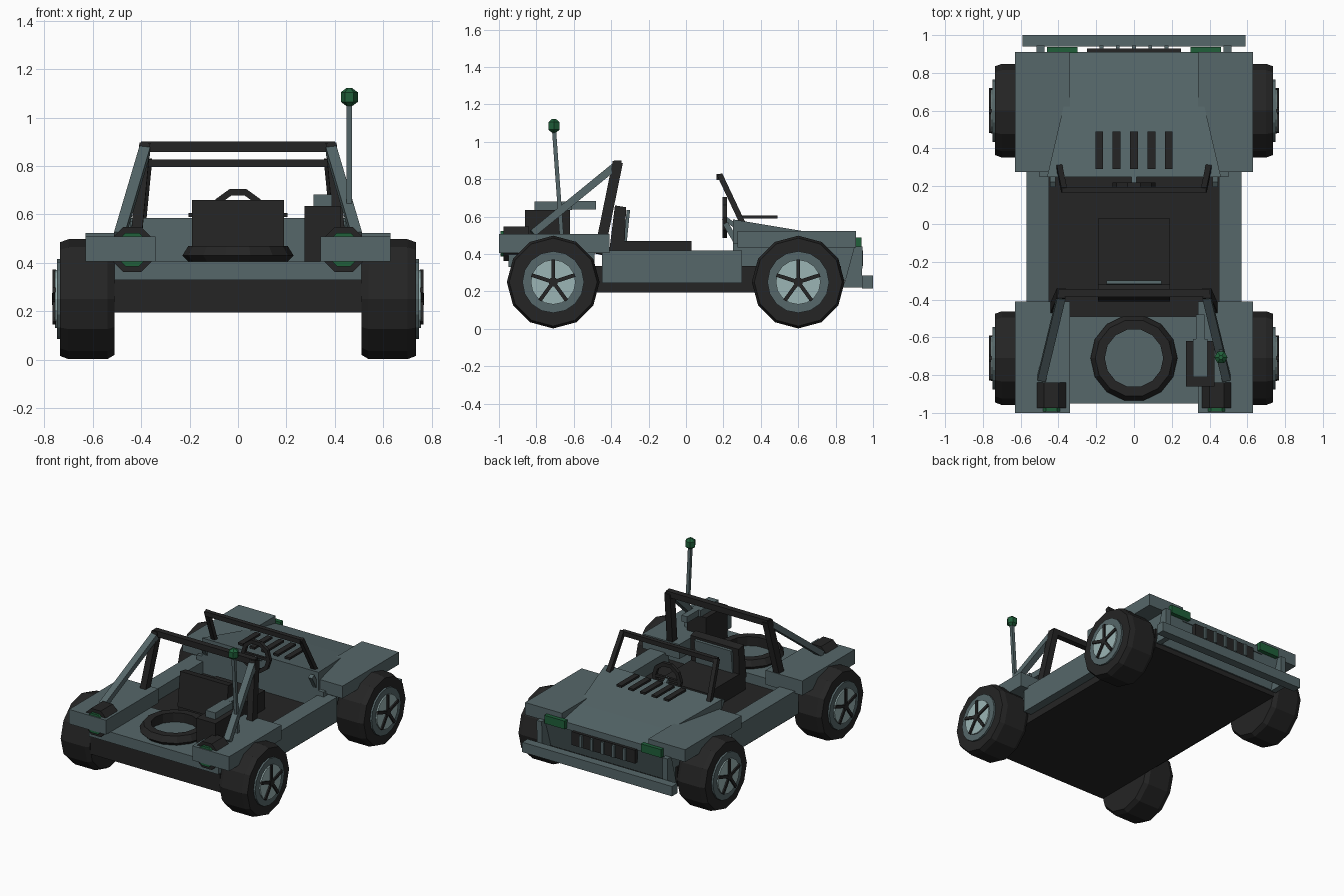
import bpy, bmesh, math
from mathutils import Vector, Matrix

if "Cube" in bpy.data.objects:
    bpy.data.objects.remove(bpy.data.objects["Cube"])


def material(name, rgb):
    m = bpy.data.materials.new(name)
    m.diffuse_color = (*rgb, 1)
    m.use_nodes = True
    m.node_tree.nodes["Principled BSDF"].inputs["Base Color"].default_value = m.diffuse_color
    return m


GREY = material("slate_grey", (0.092, 0.135, 0.142))
BLACK = material("soft_black", (0.018, 0.018, 0.018))
SILVER = material("pale_silver", (0.33, 0.46, 0.46))
GREEN = material("dark_green", (0.014, 0.115, 0.042))


def finish(name, bm, mat):
    bmesh.ops.recalc_face_normals(bm, faces=bm.faces)
    me = bpy.data.meshes.new(name)
    bm.to_mesh(me)
    bm.free()
    me.materials.append(mat)
    ob = bpy.data.objects.new(name, me)
    bpy.context.collection.objects.link(ob)
    return ob


def box(name, x, y, z, mat):
    bm = bmesh.new()
    size = Vector((x[1] - x[0], y[1] - y[0], z[1] - z[0]))
    mid = Vector((x[0] + x[1], y[0] + y[1], z[0] + z[1])) / 2
    bmesh.ops.create_cube(bm, size=1, matrix=Matrix.Translation(mid) @ Matrix.Diagonal((*size, 1)))
    return finish(name, bm, mat)


def bar(name, a, b, w, mat, d=None):
    """Square bar from a to b, w wide across x and d deep."""
    a, b = Vector(a), Vector(b)
    axis = (b - a).normalized()
    side = Vector((1, 0, 0)) if abs(axis.x) < 0.9 else Vector((0, 1, 0))
    v = axis.cross(side).normalized()
    u = v.cross(axis)
    d = d or w
    bm = bmesh.new()
    ends = [[bm.verts.new(p + u * i * w / 2 + v * j * d / 2)
             for i, j in ((-1, -1), (1, -1), (1, 1), (-1, 1))] for p in (a, b)]
    bm.faces.new(ends[0])
    bm.faces.new(ends[1])
    for i in range(4):
        k = (i + 1) % 4
        bm.faces.new((ends[0][i], ends[0][k], ends[1][k], ends[1][i]))
    return finish(name, bm, mat)


def extrude_side(name, profile, x, mat):
    """Extrude a (y, z) profile between two x values."""
    bm = bmesh.new()
    a, b = [[bm.verts.new((px, y, z)) for y, z in profile] for px in x]
    bm.faces.new(a)
    bm.faces.new(b)
    for i in range(len(a)):
        k = (i + 1) % len(a)
        bm.faces.new((a[i], a[k], b[k], b[i]))
    return finish(name, bm, mat)


def lathe(name, profile, n, centre, axis, mat, closed=False, turn=0):
    """Spin a (radius, height) profile around an axis; closed makes a ring."""
    bm = bmesh.new()
    rot = Vector((0, 0, 1)).rotation_difference(Vector(axis)).to_matrix()
    rings = []
    for r, h in profile:
        rings.append([bm.verts.new(Vector(centre) + rot @ Vector(
            (r * math.cos(t), r * math.sin(t), h)))
            for t in [turn + 2 * math.pi * i / n for i in range(n)]])
    pairs = list(zip(rings, rings[1:]))
    if closed:
        pairs.append((rings[-1], rings[0]))
    else:
        bm.faces.new(rings[0])
        bm.faces.new(rings[-1])
    for p, q in pairs:
        for i in range(n):
            k = (i + 1) % n
            bm.faces.new((p[i], p[k], q[k], q[i]))
    return finish(name, bm, mat)


# Chassis, tub and deck
box("chassis", (-0.51, 0.51), (-0.93, 0.83), (0.195, 0.335), BLACK)
box("rear_deck", (-0.51, 0.51), (-0.95, -0.49), (0.33, 0.405), GREY)
extrude_side("nose", [(0.25, 0.23), (0.84, 0.23), (0.91, 0.44), (0.91, 0.455), (0.25, 0.455)],
             (-0.5, 0.5), GREY)

# Tapered hood sloping down to the front
bm = bmesh.new()
sections = [(0.25, 0.46, 0.585), (0.70, 0.355, 0.51), (0.91, 0.34, 0.47)]
loops = [[bm.verts.new(p) for p in ((-w, y, 0.42), (w, y, 0.42), (w, y, z), (-w, y, z))]
         for y, w, z in sections]
for p, q in zip(loops, loops[1:]):
    for i in range(4):
        k = (i + 1) % 4
        bm.faces.new((p[i], p[k], q[k], q[i]))
bm.faces.new(loops[0])
bm.faces.new(loops[-1])
finish("hood", bm, GREY)

# Hood vents
for i in range(-2, 3):
    box("hood_vent", (i * 0.0925 - 0.02, i * 0.0925 + 0.02), (0.29, 0.49), (0.59, 0.605), BLACK)

# Grille, slats and bumper
box("grille", (-0.25, 0.25), (0.90, 0.93), (0.33, 0.425), BLACK)
for i in range(-2, 3):
    box("grille_slat", (i * 0.086 - 0.01, i * 0.086 + 0.01), (0.92, 0.945), (0.335, 0.42), GREY)
box("bumper", (-0.59, 0.59), (0.94, 1.0), (0.215, 0.285), GREY)

# Seat
box("seat_cushion", (-0.19, 0.19), (-0.40, 0.03), (0.335, 0.47), BLACK)
extrude_side("seat_back", [(-0.41, 0.42), (-0.33, 0.42), (-0.32, 0.65), (-0.38, 0.66)],
             (-0.19, 0.19), BLACK)
bar("seat_pad", (0, -0.325, 0.47), (0, -0.308, 0.635), 0.29, GREY, 0.018)

# Steering wheel and column
ring = [(0.115, -0.012), (0.115, 0.012), (0.088, 0.012), (0.088, -0.012)]
lathe("steering_wheel", ring, 10, (0, 0.208, 0.595), (0, 1, 0), BLACK, True)
bar("steering_spoke", (-0.1, 0.208, 0.595), (0.1, 0.208, 0.595), 0.018, BLACK)
bar("steering_column", (0, 0.20, 0.595), (0, 0.28, 0.54), 0.025, GREY)

# Spare tyre lying on the deck
lathe("spare_tyre", [(0.155, 0.405), (0.205, 0.405), (0.23, 0.43), (0.205, 0.47), (0.155, 0.47)],
      14, (0, -0.71, 0), (0, 0, 1), BLACK, True)

# Fuel can and its grey top piece
box("side_can", (0.275, 0.425), (-0.86, -0.62), (0.40, 0.635), BLACK)
box("can_top", (0.312, 0.388), (-0.81, -0.61), (0.635, 0.682), GREY)
bar("can_pipe", (0.35, -0.61, 0.66), (0.35, -0.48, 0.66), 0.045, GREY)

# Antenna with a faceted tip
bar("antenna", (0.46, -0.665, 0.50), (0.46, -0.706, 1.07), 0.022, GREY)
lathe("antenna_tip", [(0.012, -0.037), (0.035, -0.02), (0.035, 0.02), (0.012, 0.037)],
      6, (0.46, -0.706, 1.085), (0, 0, 1), GREEN)

# Roll bar and windshield cross members
bar("roll_bar_top", (-0.40, -0.365, 0.88), (0.40, -0.365, 0.88), 0.042, BLACK)
bar("windshield_top", (-0.375, 0.18, 0.812), (0.375, 0.18, 0.812), 0.032, BLACK)

for s in (-1, 1):
    def span(a, b):
        return tuple(sorted((s * a, s * b)))

    # Body sides and fenders
    box("side_sill", span(0.45, 0.57), (-0.45, 0.30), (0.245, 0.42), GREY)
    box("rear_fender", span(0.34, 0.63), (-1.0, -0.41), (0.405, 0.508), GREY)
    extrude_side("front_fender", [(0.275, 0.435), (0.91, 0.435), (0.91, 0.523), (0.275, 0.523)],
                 span(0.34, 0.63), GREY)
    bar("dash_brace", (s * 0.43, 0.29, 0.43), (s * 0.43, 0.21, 0.565), 0.03, GREY)

    # Roll bar posts, rear struts and windshield posts
    bar("roll_bar_post", (s * 0.43, -0.465, 0.40), (s * 0.385, -0.365, 0.89), 0.045, BLACK, 0.055)
    bar("roll_bar_strut", (s * 0.49, -0.82, 0.51), (s * 0.385, -0.385, 0.865), 0.045, GREY, 0.04)
    bar("windshield_post", (s * 0.395, 0.30, 0.57), (s * 0.37, 0.18, 0.825), 0.03, BLACK)

    # Headlights, bumper brackets and rear lamps
    box("headlight", span(0.30, 0.46), (0.905, 0.937), (0.43, 0.488), GREEN)
    extrude_side("bumper_bracket", [(0.84, 0.22), (0.94, 0.22), (0.945, 0.44), (0.90, 0.44)],
                 span(0.475, 0.515), GREY)
    lathe("rear_lamp_housing", [(0.1, -0.975), (0.1, -0.84)], 8, (s * 0.437, 0, 0.455),
          (0, 1, 0), BLACK, turn=math.pi / 8)
    lathe("rear_lamp_lens", [(0.075, -0.993), (0.075, -0.97)], 8, (s * 0.437, 0, 0.455),
          (0, 1, 0), GREEN, turn=math.pi / 8)

    # Wheels: tyre, rim ring, hub disc and five spokes
    for y in (0.6, -0.71):
        c, ax = (0, y, 0.25), (s, 0, 0)
        lathe("tyre", [(0.23, 0.51), (0.248, 0.54), (0.248, 0.70), (0.235, 0.735)],
              12, c, ax, BLACK)
        lathe("rim", [(0.165, 0.72), (0.165, 0.748)], 16, c, ax, GREY)
        lathe("hub_disc", [(0.12, 0.74), (0.12, 0.757)], 16, c, ax, SILVER)
        lathe("hub_cap", [(0.025, 0.75), (0.025, 0.768)], 10, c, ax, BLACK)
        for i in range(5):
            t = math.pi / 2 + i * math.tau / 5
            tip = (s * 0.76, y + 0.122 * math.cos(t), 0.25 + 0.122 * math.sin(t))
            bar("spoke", (s * 0.76, y, 0.25), tip, 0.014, BLACK, 0.02)
